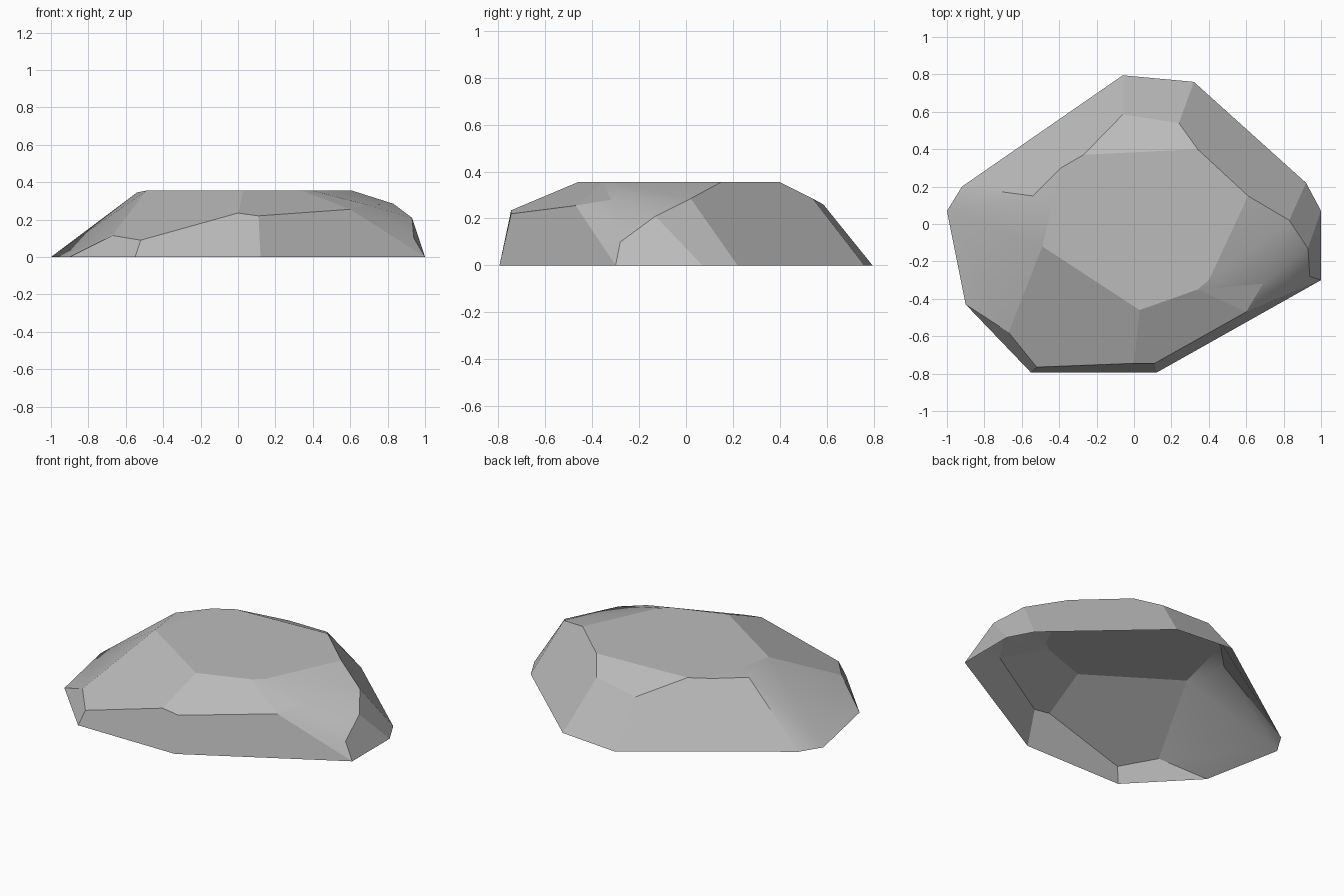
import bpy
import bmesh

cube = bpy.data.objects.get("Cube")
if cube:
    bpy.data.objects.remove(cube, do_unlink=True)

CROWN = 0.355

# Corner points, one letter each: ground outline, chipped shoulder, flat crown
ground = dict(a=(-1, .07), b=(-.9, -.43), c=(-.55, -.795), d=(.12, -.795),
              e=(1, -.3), f=(1, .07), g=(.92, .22), h=(.32, .76),
              i=(-.06, .795), j=(-.92, .2))
shoulder = dict(K=(-.67, -.58, .115), L=(-.52, -.765, .09), M=(0, -.745, .235),
                N=(.11, -.745, .22), O=(.6, -.47, .255), P=(.69, -.32, .28),
                Q=(.94, -.28, .1), R=(.93, -.13, .21), S=(.83, .02, .285),
                T=(.24, .54, .285), U=(-.06, .585, .26), I=(-.54, .15, .345))
crown = dict(A=(-.49, -.12), B=(.03, -.46), C=(.34, -.35), D=(.4, -.3),
             E=(.61, .15), F=(.34, .4), G=(-.27, .37), H=(-.39, .3))

# Facets as loops of corners; the underside stays open
flat_facets = ["ABCDEFGH", "cdNML", "deON", "bcLK", "KLMBA", "MNOCB", "OPC",
               "efRQ", "fgSR", "ghTFES", "hiUT", "TUGF", "ijIHGU"]
worn_facets = ["OeQ", "OQP", "PQR", "PRS", "PSD", "DSE", "CPD",
               "jaI", "abK", "aKA", "aAI", "HIA"]

bm = bmesh.new()
corner = {}
for name, (x, y) in ground.items():
    corner[name] = bm.verts.new((x, y, 0))
for name, (x, y) in crown.items():
    corner[name] = bm.verts.new((x, y, CROWN))
for name, co in shoulder.items():
    corner[name] = bm.verts.new(co)


def add_facets(loops, smooth):
    for loop in loops:
        face = bm.faces.new([corner[n] for n in loop])
        face.smooth = smooth


add_facets(flat_facets, False)
add_facets(worn_facets, True)

# Only the worn hollows blend; every edge of a flat facet stays crisp
for edge in bm.edges:
    edge.smooth = all(face.smooth for face in edge.link_faces)

mesh = bpy.data.meshes.new("rock")
bm.to_mesh(mesh)
bm.free()

# Plain stone colour
stone = bpy.data.materials.new("grey_stone")
stone.use_nodes = True
colour = (0.5, 0.5, 0.5, 1)
stone.diffuse_color = colour
shader = next(n for n in stone.node_tree.nodes if n.type == 'BSDF_PRINCIPLED')
shader.inputs["Base Color"].default_value = colour
shader.inputs["Roughness"].default_value = 0.9
mesh.materials.append(stone)

rock = bpy.data.objects.new("rock", mesh)
bpy.context.collection.objects.link(rock)
